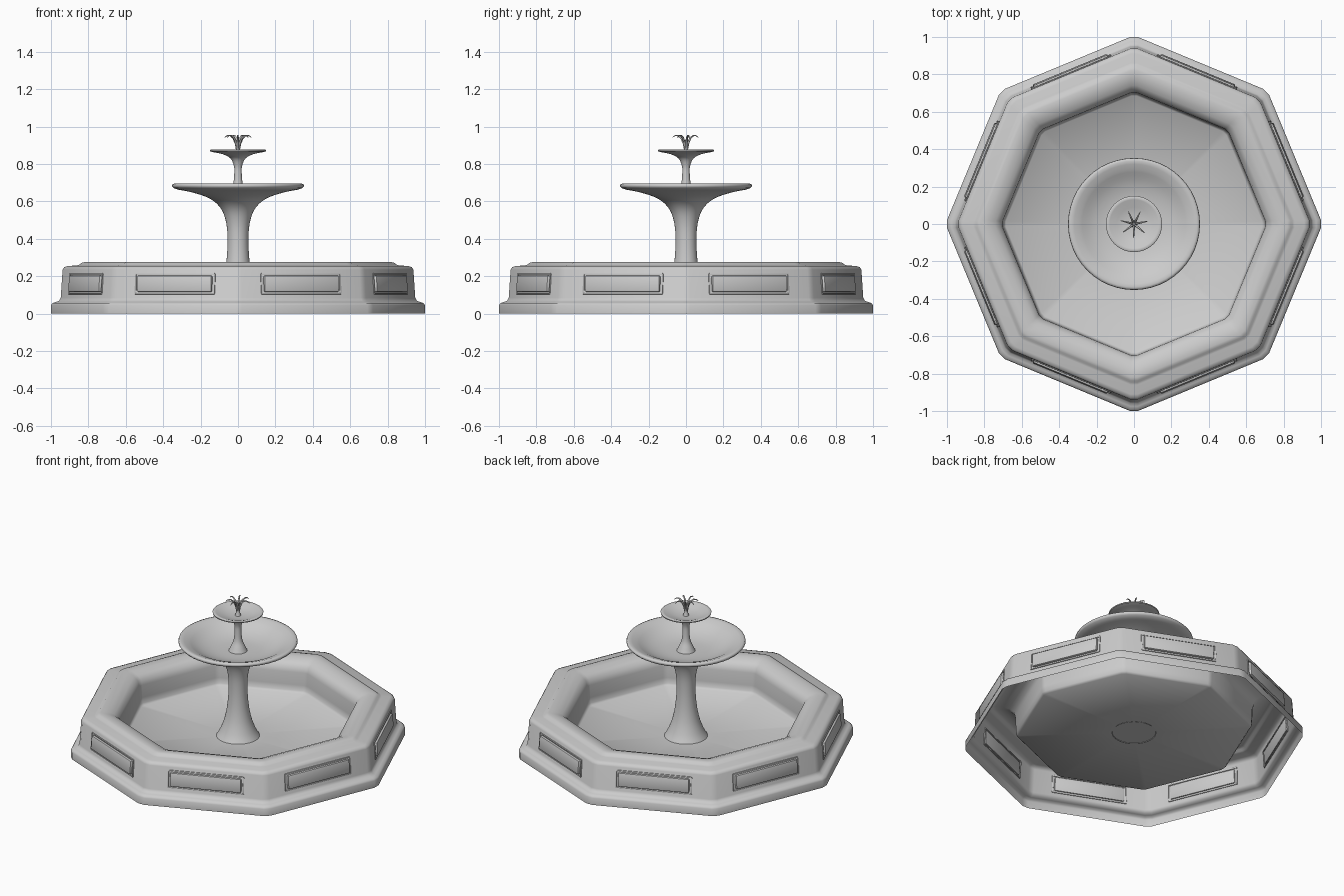
import bpy, bmesh, math
from mathutils import Matrix, Vector

if "Cube" in bpy.data.objects:
    bpy.data.objects.remove(bpy.data.objects["Cube"])


def finish(name, bm, angle=40):
    bmesh.ops.recalc_face_normals(bm, faces=bm.faces)
    me = bpy.data.meshes.new(name)
    bm.to_mesh(me)
    bm.free()
    ob = bpy.data.objects.new(name, me)
    bpy.context.collection.objects.link(ob)
    bpy.ops.object.select_all(action='DESELECT')
    ob.select_set(True)
    bpy.context.view_layer.objects.active = ob
    bpy.ops.object.shade_smooth_by_angle(angle=math.radians(angle))
    return ob


def lathe(name, profile, angles, smooth=40):
    """Sweep an (r, z) profile through the given list of angles."""
    bm = bmesh.new()
    rings = [[bm.verts.new((r * math.cos(a), r * math.sin(a), z)) for a in angles]
             for r, z in profile]
    n = len(angles)
    for lo, hi in zip(rings, rings[1:]):
        for i in range(n):
            j = (i + 1) % n
            bm.faces.new((lo[i], lo[j], hi[j], hi[i]))
    bm.faces.new(rings[-1])
    return finish(name, bm, smooth)


def smooth_profile(pts, steps=4):
    """Catmull-Rom subdivision of a profile."""
    out = []
    for i in range(len(pts) - 1):
        p = [Vector(pts[max(0, min(len(pts) - 1, i + k))]) for k in (-1, 0, 1, 2)]
        for s in range(steps):
            t = s / steps
            v = 0.5 * (2 * p[1] + (p[2] - p[0]) * t
                       + (2 * p[0] - 5 * p[1] + 4 * p[2] - p[3]) * t * t
                       + (3 * p[1] - p[0] - 3 * p[2] + p[3]) * t ** 3)
            out.append((v.x, v.y))
    return out + [tuple(pts[-1])]


# Octagon with slightly chamfered corners, corners on the axes
octagon = [math.radians(45 * i + d) for i in range(8) for d in (-1.2, 1.2)]
circle = [2 * math.pi * i / 48 for i in range(48)]

# Octagonal basin: plinth, wall, rim, inner wall and flat floor, open underneath
lathe("basin", [
    (1.0, 0), (1.0, 0.045), (0.993, 0.056), (0.975, 0.062), (0.957, 0.068),
    (0.948, 0.085), (0.938, 0.235), (0.93, 0.248), (0.91, 0.255), (0.86, 0.258),
    (0.847, 0.263), (0.838, 0.271), (0.82, 0.276), (0.78, 0.272), (0.74, 0.258),
    (0.712, 0.235), (0.703, 0.20), (0.70, 0.12), (0.697, 0.085), (0.685, 0.072),
    (0.13, 0.068)], octagon, 60)

# Large bowl on its flared column
lower = smooth_profile([(0.13, 0.065), (0.105, 0.11), (0.08, 0.18), (0.063, 0.27),
                        (0.056, 0.38), (0.062, 0.48), (0.09, 0.56), (0.15, 0.615),
                        (0.24, 0.647), (0.32, 0.663)])
lower += [(0.345, 0.672), (0.353, 0.682), (0.35, 0.692), (0.338, 0.696), (0.32, 0.691)]
lower += smooth_profile([(0.29, 0.68), (0.22, 0.645), (0.14, 0.625), (0.04, 0.62)])
lathe("column_and_large_bowl", lower, circle, 60)

# Small bowl on its slim column
upper = smooth_profile([(0.055, 0.622), (0.042, 0.65), (0.026, 0.69), (0.02, 0.75),
                        (0.022, 0.79), (0.04, 0.83), (0.08, 0.852), (0.135, 0.864)])
upper += [(0.149, 0.868), (0.15, 0.874), (0.143, 0.879), (0.13, 0.876),
          (0.09, 0.86), (0.05, 0.852), (0.012, 0.85)]
lathe("slim_column_and_small_bowl", upper, circle, 60)

# Nozzle and curling spouts
lathe("nozzle", [(0.018, 0.85), (0.012, 0.87), (0.01, 0.90), (0.006, 0.93)], circle[::4])
cu = bpy.data.curves.new("spouts", 'CURVE')
cu.dimensions = '3D'
cu.bevel_depth = 0.006
cu.bevel_resolution = 1
cu.use_fill_caps = True
arc = [(0.004, 0.87, 1), (0.012, 0.91, 1), (0.026, 0.94, 0.9),
       (0.045, 0.953, 0.7), (0.062, 0.951, 0.5), (0.073, 0.942, 0.25)]
for i in range(7):
    a = 2 * math.pi * i / 7 + 0.2
    sp = cu.splines.new('POLY')
    sp.points.add(len(arc) - 1)
    for p, (r, z, w) in zip(sp.points, arc):
        p.co = (r * math.cos(a), r * math.sin(a), z, 1)
        p.radius = w
bpy.context.collection.objects.link(bpy.data.objects.new("spouts", cu))


# Raised panels with thin frames on the eight wall faces
def add_box(bm, centre, size, mat, bevel):
    m = mat @ Matrix.Translation(centre) @ Matrix.Diagonal((*size, 1))
    vs = bmesh.ops.create_cube(bm, size=1, matrix=m)['verts']
    es = list({e for v in vs for e in v.link_edges})
    bmesh.ops.bevel(bm, geom=es, offset=bevel, segments=2, profile=0.5, affect='EDGES')


apothem = 0.943 * math.cos(math.radians(22.5 - 1.2))
tilt = Matrix.Rotation(-math.atan(0.010 / 0.15), 4, 'Y')
for i in range(8):
    mat = (Matrix.Rotation(math.radians(22.5 + 45 * i), 4, 'Z')
           @ Matrix.Translation((apothem, 0, 0.16)) @ tilt)
    bm = bmesh.new()
    add_box(bm, (0.004, 0, 0), (0.022, 0.43, 0.088), mat, 0.007)
    for s in (-1, 1):
        add_box(bm, (0, 0, s * 0.053), (0.010, 0.46, 0.008), mat, 0.002)
        add_box(bm, (0, s * 0.228, 0), (0.010, 0.008, 0.106), mat, 0.002)
    finish(f"wall_panel_{i + 1}", bm)
